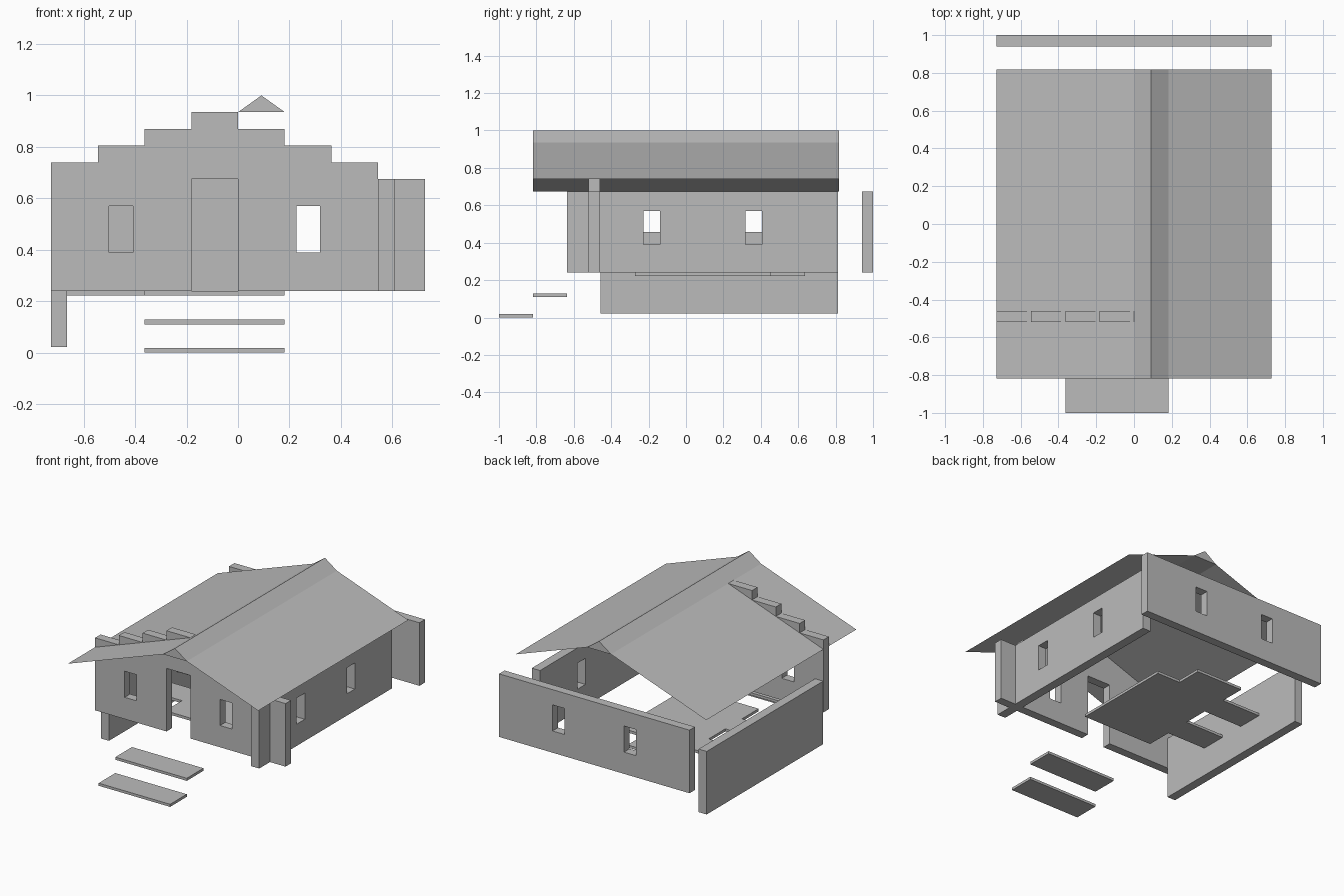
import bpy

if "Cube" in bpy.data.objects:
    bpy.data.objects.remove(bpy.data.objects["Cube"], do_unlink=True)

GREY = (0.5, 0.5, 0.5, 1)
mat = bpy.data.materials.new("plain grey")
mat.use_nodes = True
mat.diffuse_color = GREY
mat.node_tree.nodes["Principled BSDF"].inputs["Base Color"].default_value = GREY


def add_mesh(name, verts, faces):
    mesh = bpy.data.meshes.new(name)
    mesh.from_pydata(verts, [], faces)
    mesh.materials.append(mat)
    obj = bpy.data.objects.new(name, mesh)
    bpy.context.collection.objects.link(obj)
    return obj


def box(name, xs, ys, zs):
    verts = [(x, y, z) for x in xs for y in ys for z in zs]
    faces = [(0, 1, 3, 2), (4, 6, 7, 5), (0, 4, 5, 1),
             (2, 3, 7, 6), (0, 2, 6, 4), (1, 5, 7, 3)]
    return add_mesh(name, verts, faces)


def cut(wall, xs, ys, zs):
    cutter = box(wall.name + "_cutter", xs, ys, zs)
    cutter.hide_render = True
    cutter.hide_set(True)
    cutter.display_type = 'WIRE'
    mod = wall.modifiers.new("opening", 'BOOLEAN')
    mod.operation = 'DIFFERENCE'
    mod.solver = 'EXACT'
    mod.object = cutter


W = 0.727            # half width of the house
R = 0.818            # half length of the roof
UNIT = 0.1818        # plan module
BASE, TOP = 0.24, 0.675
LAYER = 0.065
WINDOW = (0.39, 0.57)

# Entrance steps
for i, name in enumerate(("lower_step", "upper_step")):
    y, z = -1 + i * UNIT, i * 0.11
    box(name, (-2 * UNIT, UNIT), (y, y + UNIT), (z, z + 0.018))

# Front wall with door and two windows
front = box("front_wall", (-W, W), (-0.52, -0.46), (BASE, TOP))
for x in (-0.455, 0.273):
    cut(front, (x - 0.046, x + 0.046), (-0.6, -0.4), WINDOW)
cut(front, (-UNIT, 0), (-0.6, -0.4), (BASE - 0.1, TOP + 0.1))

# Stepped gable courses above the front wall
for i in range(4):
    box("gable_course", (-W + i * UNIT, (3 - i) * UNIT), (-0.52, -0.46),
        (TOP + i * LAYER, TOP + (i + 1) * LAYER))

# Right-hand wall crossing the front wall
side = box("window_side_wall", (0.545, 0.608), (-0.637, R - 0.005), (BASE, TOP))
for y in (-0.184, 0.362):
    cut(side, (0.5, 0.7), (y - 0.044, y + 0.044), WINDOW)

# Back wall, standing apart
back = box("back_wall", (-W, W), (0.94, 1.0), (BASE, TOP))
for x in (-0.273, 0.273):
    cut(back, (x - 0.046, x + 0.046), (0.9, 1.1), WINDOW)

# Lower plain wall
box("plain_side_wall", (-W, -0.665), (-0.457, R - 0.005), (0.022, 0.457))

# Floor: one outline with two prongs and a back bay
outline = [(1, -1.5), (1, 2.5), (0, 2.5), (0, 3.5), (-2, 3.5), (-2, 2.5),
           (-3.66, 2.5), (-3.66, 1.5), (-2, 1.5), (-2, 0.5),
           (-3.66, 0.5), (-3.66, -0.5), (-2, -0.5), (-2, -1.5)]
n = len(outline)
verts = [(x * UNIT, y * UNIT, z) for z in (0.222, BASE) for x, y in outline]
faces = [tuple(range(n)), tuple(range(2 * n - 1, n - 1, -1))]
faces += [(i, n + i, n + (i + 1) % n, (i + 1) % n) for i in range(n)]
add_mesh("floor", verts, faces)

# Thin roof slopes
for name, profile in (("left_roof_slope", [(-W, TOP), (0, 0.935)]),
                      ("right_roof_slope", [(UNIT, 0.935), (W, 0.74)])):
    (xa, za), (xb, zb) = profile
    add_mesh(name, [(xa, -R, za), (xb, -R, zb), (xb, R, zb), (xa, R, za)],
             [(0, 1, 2, 3)])

# Ridge cap
ridge = [(0, 0.935), (UNIT, 0.935), (UNIT / 2, 1.0)]
add_mesh("ridge_cap", [(x, y, z) for y in (-R, R) for x, z in ridge],
         [(0, 1, 2), (5, 4, 3), (0, 3, 4, 1), (1, 4, 5, 2), (2, 5, 3, 0)])
